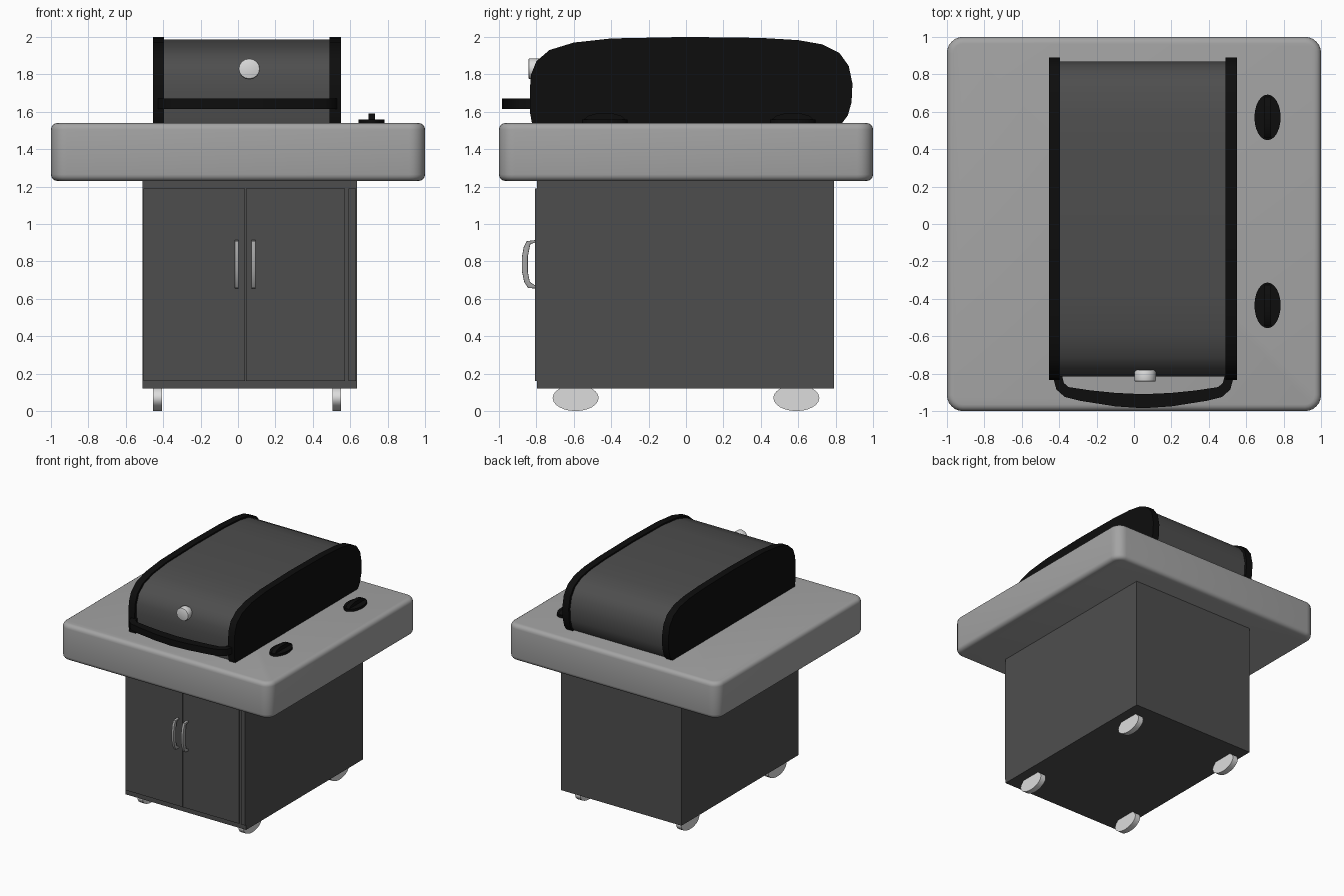
import bpy, bmesh, math
from mathutils import Vector

if "Cube" in bpy.data.objects:
    bpy.data.objects.remove(bpy.data.objects["Cube"])


def material(name, v):
    m = bpy.data.materials.new(name)
    m.diffuse_color = (v, v, v, 1)
    m.use_nodes = True
    m.node_tree.nodes["Principled BSDF"].inputs["Base Color"].default_value = m.diffuse_color
    return m


GREY = material("mid grey", 0.37)
DARK = material("dark grey", 0.076)
BLACK = material("black", 0.004)
LIGHT = material("light grey", 0.72)


def finish(bm, name, mat, smooth=35):
    bmesh.ops.recalc_face_normals(bm, faces=bm.faces)
    me = bpy.data.meshes.new(name)
    bm.to_mesh(me)
    bm.free()
    ob = bpy.data.objects.new(name, me)
    bpy.context.collection.objects.link(ob)
    me.materials.append(mat)
    if smooth:
        bpy.ops.object.select_all(action='DESELECT')
        ob.select_set(True)
        bpy.context.view_layer.objects.active = ob
        bpy.ops.object.shade_smooth_by_angle(angle=math.radians(smooth))
    return ob


def prism(name, pts, axis, lo, hi, mat, smooth=35, bevel=0, segs=4):
    """Extrude a 2D outline along an axis; the outline uses the other two axes in order."""
    def place(p, h):
        c = list(p)
        c.insert("xyz".index(axis), h)
        return c
    bm = bmesh.new()
    face = bm.faces.new([bm.verts.new(place(p, lo)) for p in pts])
    ext = bmesh.ops.extrude_face_region(bm, geom=[face])
    shift = Vector(place((0, 0), hi - lo))
    top = [v for v in ext["geom"] if isinstance(v, bmesh.types.BMVert)]
    bmesh.ops.translate(bm, verts=top, vec=shift)
    if bevel:
        i = "xyz".index(axis)
        edges = [e for e in bm.edges if abs(e.verts[0].co[i] - e.verts[1].co[i]) < 1e-5]
        bmesh.ops.recalc_face_normals(bm, faces=bm.faces)
        bmesh.ops.bevel(bm, geom=edges, offset=bevel, segments=segs, profile=0.5,
                        affect='EDGES', clamp_overlap=True)
    return finish(bm, name, mat, smooth)


def box(name, x0, x1, y0, y1, z0, z1, mat):
    return prism(name, [(x0, y0), (x1, y0), (x1, y1), (x0, y1)], 'z', z0, z1, mat, 0)


def ellipse(cx, cy, rx, ry, n=24):
    return [(cx + rx * math.cos(2 * math.pi * i / n),
             cy + ry * math.sin(2 * math.pi * i / n)) for i in range(n)]


def rounded_square(half, r, n=6):
    pts = []
    for q, (sx, sy) in enumerate([(1, 1), (-1, 1), (-1, -1), (1, -1)]):
        for i in range(n + 1):
            a = math.pi / 2 * (q + i / n)
            pts.append((sx * (half - r) + r * math.cos(a), sy * (half - r) + r * math.sin(a)))
    return pts


# table top
prism("table_top", rounded_square(1.0, 0.085), 'z', 1.23, 1.54, GREY, 40, 0.035)

# cabinet with two doors and a narrow trim strip
box("cabinet", -0.51, 0.635, -0.797, 0.79, 0.12, 1.24, DARK)
box("left_door", -0.505, 0.037, -0.806, -0.79, 0.16, 1.19, DARK)
box("right_door", 0.043, 0.572, -0.806, -0.79, 0.16, 1.19, DARK)
box("trim_strip", 0.592, 0.632, -0.806, -0.79, 0.16, 1.19, DARK)

# bowed door handles
outer = [(-0.80, 0.655), (-0.845, 0.658), (-0.865, 0.69), (-0.878, 0.75),
         (-0.878, 0.82), (-0.868, 0.875), (-0.852, 0.908), (-0.80, 0.915)]
inner = [(-0.80, 0.903), (-0.832, 0.892), (-0.845, 0.83), (-0.845, 0.74),
         (-0.835, 0.69), (-0.80, 0.668)]
for side, x in (("left", -0.007), ("right", 0.083)):
    prism(side + "_door_handle", outer + inner, 'x', x - 0.011, x + 0.011, GREY, 40, 0.004, 2)

# oval caster wheels
for sx, x in (("left", -0.43), ("right", 0.528)):
    for sy, y in (("front", -0.59), ("back", 0.59)):
        prism(f"{sy}_{sx}_wheel", ellipse(y, 0.07, 0.123, 0.07), 'x',
              x - 0.024, x + 0.024, LIGHT, 30)

# lid: grey body between two black end plates, sharing one profile
profile = [(-0.82, 1.52), (-0.835, 1.6), (-0.835, 1.72), (-0.828, 1.80), (-0.80, 1.87),
           (-0.73, 1.93), (-0.6, 1.97), (-0.4, 1.992), (0, 2.0), (0.4, 1.995),
           (0.6, 1.983), (0.73, 1.96), (0.82, 1.915), (0.87, 1.845), (0.89, 1.75),
           (0.885, 1.65), (0.865, 1.58), (0.82, 1.52)]
prism("lid_left_end", profile, 'x', -0.455, -0.395, BLACK)
prism("lid_right_end", profile, 'x', 0.49, 0.55, BLACK)
body = [(0.028 + (y - 0.028) * 0.976, 1.52 + (z - 1.52) * 0.974) for y, z in profile]
prism("lid_body", body, 'x', -0.40, 0.495, DARK)

# bowed lid handle, mirrored about its middle
half = [(0.0, -0.985), (0.15, -0.975), (0.34, -0.945), (0.42, -0.925), (0.465, -0.885),
        (0.485, -0.81), (0.435, -0.81), (0.425, -0.85), (0.40, -0.872),
        (0.28, -0.89), (0.15, -0.903), (0.0, -0.91)]
cx = 0.05
loop = [(cx + x, y) for x, y in half] + [(cx - x, y) for x, y in half[-2:0:-1]]
prism("lid_handle", loop, 'z', 1.615, 1.67, BLACK)

# round thermometer on the lid front
prism("thermometer", ellipse(0.06, 1.83, 0.057, 0.055, 16), 'y', -0.842, -0.78, LIGHT, 30, 0.006, 2)

# oval control knobs with a raised grip
for n, y in (("front", -0.435), ("back", 0.57)):
    prism(n + "_knob_base", ellipse(0.714, y, 0.07, 0.122), 'z', 1.53, 1.56, BLACK)
    grip = [(y - 0.115, 1.555), (y - 0.09, 1.578), (y - 0.04, 1.592), (y + 0.04, 1.592),
            (y + 0.09, 1.578), (y + 0.115, 1.555)]
    prism(n + "_knob_grip", grip, 'x', 0.697, 0.733, BLACK)
